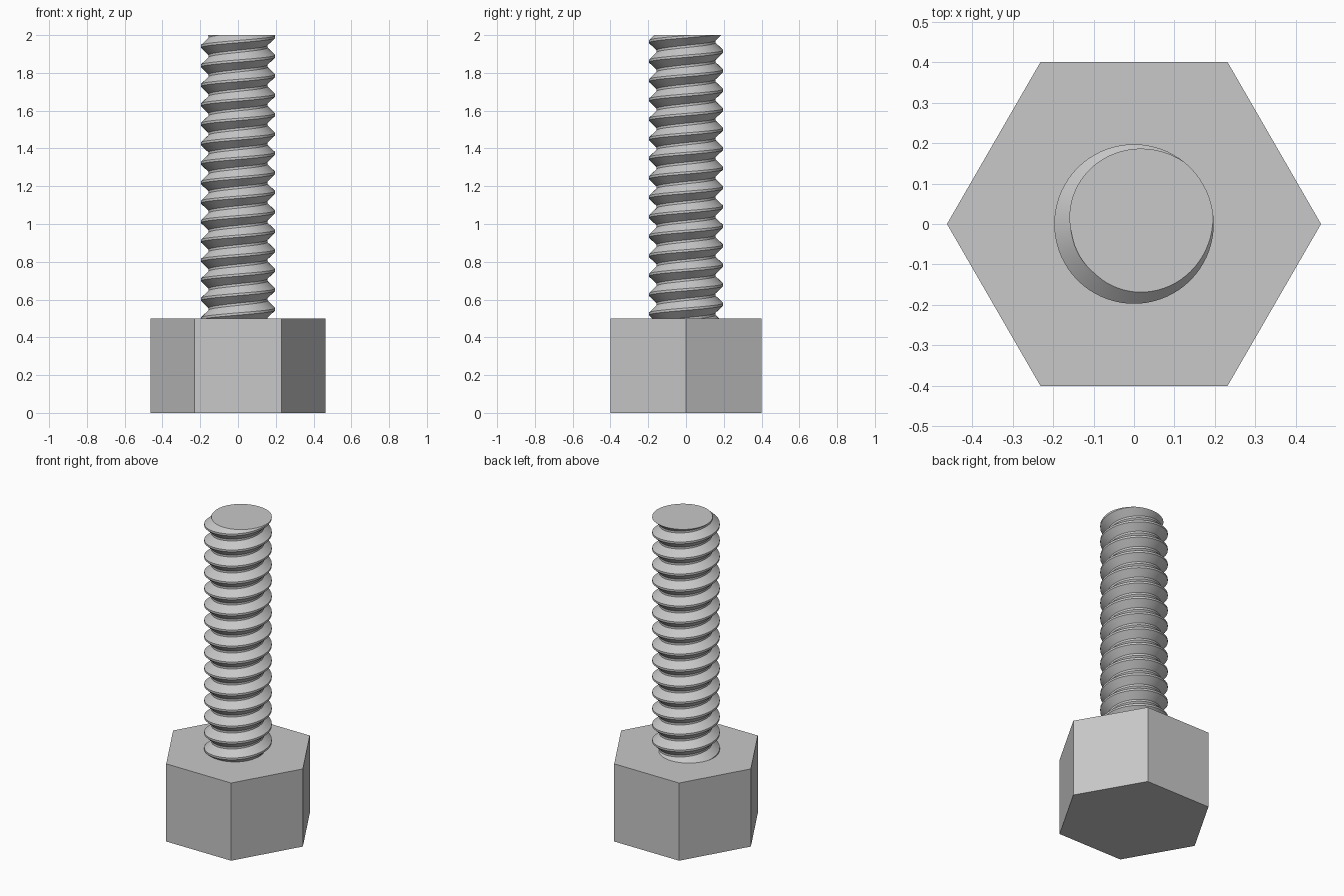
import bpy, bmesh, math
from mathutils import Vector

cube = bpy.data.objects.get("Cube")
if cube:
    bpy.data.objects.remove(cube, do_unlink=True)

steel = bpy.data.materials.new("steel_grey")
steel.use_nodes = True
GREY = (0.58, 0.58, 0.58, 1)
steel.diffuse_color = GREY
steel.node_tree.nodes["Principled BSDF"].inputs["Base Color"].default_value = GREY

HEAD_HEIGHT, HEAD_RADIUS = 0.5, 0.462
TOP = 2.0
CREST, ROOT, PITCH = 0.197, 0.156, 0.103
STEPS = 72                      # columns per turn
START = math.radians(30)        # direction where the crest meets the top


def ring_point(radius, angle, z):
    return Vector((radius * math.cos(angle), radius * math.sin(angle), z))


def make_object(name, bm):
    bmesh.ops.recalc_face_normals(bm, faces=bm.faces)
    mesh = bpy.data.meshes.new(name)
    bm.to_mesh(mesh)
    bm.free()
    obj = bpy.data.objects.new(name, mesh)
    bpy.context.collection.objects.link(obj)
    mesh.materials.append(steel)
    return obj


# Hexagonal head, corners on the x axis
bm = bmesh.new()
base = bm.faces.new([bm.verts.new(ring_point(HEAD_RADIUS, math.tau * i / 6, 0)) for i in range(6)])
extruded = bmesh.ops.extrude_face_region(bm, geom=[base], use_keep_orig=True)["geom"]
bmesh.ops.translate(bm, vec=(0, 0, HEAD_HEIGHT),
                    verts=[v for v in extruded if isinstance(v, bmesh.types.BMVert)])
make_object("hex_head", bm)

# Threaded shank: sweep one tooth profile along a right-handed helix
flat = 0.06 * PITCH
profile = [(CREST, -flat), (CREST, flat),
           (ROOT, PITCH / 2 - flat), (ROOT, PITCH / 2 + flat)]
bm = bmesh.new()
columns = []
for i in range(-17 * STEPS, 2 * STEPS + 1):
    turn = i / STEPS
    angle = START + math.tau * turn
    columns.append([bm.verts.new(ring_point(r, angle, TOP + PITCH * turn + dz)) for r, dz in profile])

for i in range(len(columns) - 1):
    a, b = columns[i], columns[i + 1]
    for k in range(3):
        bm.faces.new((a[k], b[k], b[k + 1], a[k + 1]))
    # Join the upper root edge to the tooth one turn above
    if i + 1 + STEPS < len(columns):
        c, d = columns[i + STEPS], columns[i + 1 + STEPS]
        bm.faces.new((a[3], b[3], d[0], c[0]))

# Trim both ends flat and cap them
for height, direction in ((HEAD_HEIGHT - 0.02, -1), (TOP, 1)):
    bmesh.ops.bisect_plane(bm, geom=bm.verts[:] + bm.edges[:] + bm.faces[:],
                           plane_co=(0, 0, height), plane_no=(0, 0, direction),
                           clear_outer=True)
bmesh.ops.remove_doubles(bm, verts=bm.verts, dist=0.00005)
bmesh.ops.holes_fill(bm, edges=[e for e in bm.edges if e.is_boundary], sides=0)
shank = make_object("threaded_shank", bm)

bpy.ops.object.select_all(action="DESELECT")
shank.select_set(True)
bpy.context.view_layer.objects.active = shank
bpy.ops.object.shade_smooth_by_angle(angle=math.radians(25))
